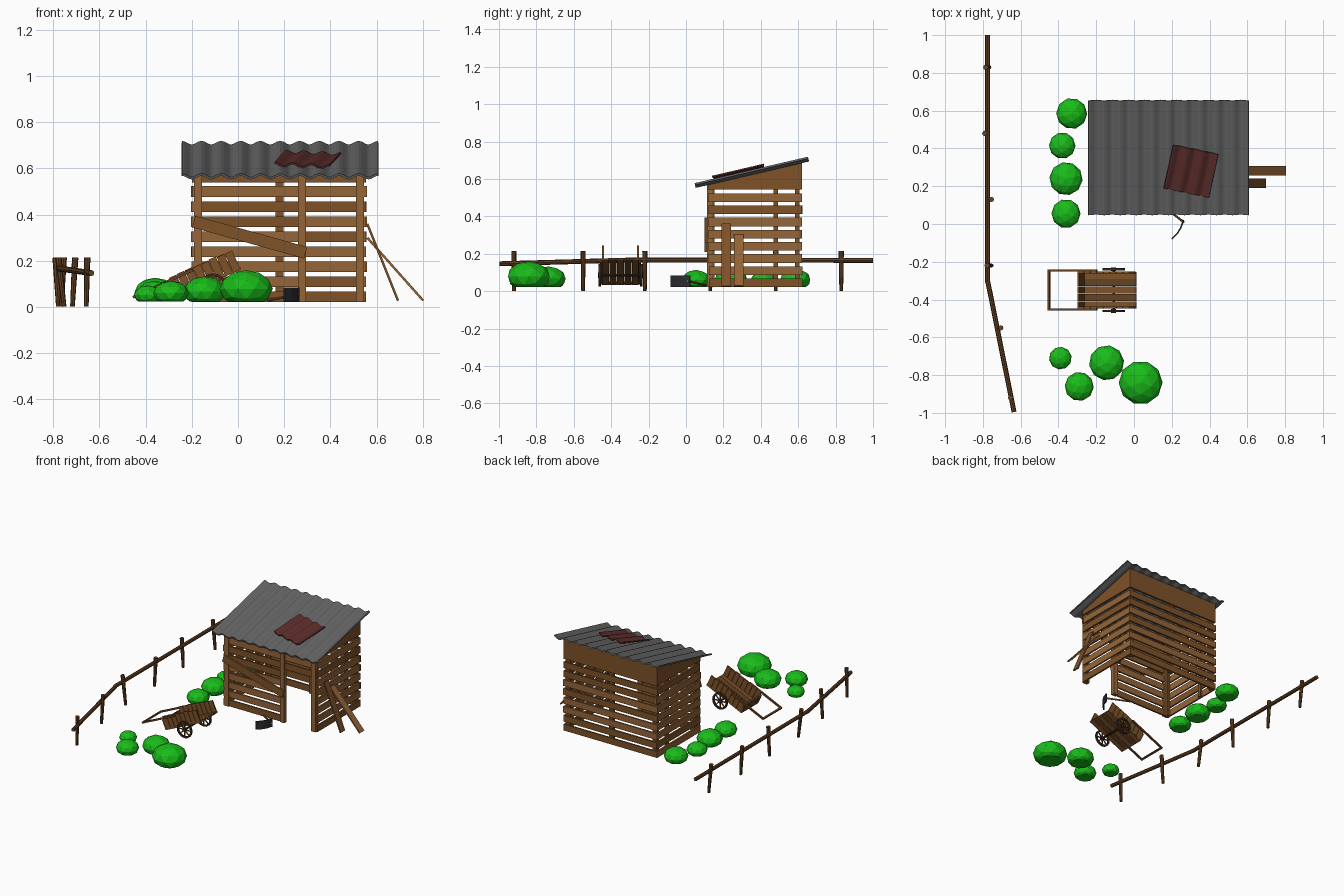
import bpy, bmesh, math, random
from mathutils import Vector, Matrix

if "Cube" in bpy.data.objects:
    bpy.data.objects.remove(bpy.data.objects["Cube"])

random.seed(4)


def material(name, rgb):
    m = bpy.data.materials.new(name)
    m.diffuse_color = (*rgb, 1)
    m.use_nodes = True
    m.node_tree.nodes["Principled BSDF"].inputs["Base Color"].default_value = m.diffuse_color
    return m


WOOD_A = material("wood", (0.21, 0.085, 0.022))
WOOD_B = material("light_wood", (0.30, 0.13, 0.04))
DARK = material("dark_wood", (0.13, 0.055, 0.018))
GREY = material("roof_metal", (0.13, 0.13, 0.13))
RUST = material("rust", (0.10, 0.025, 0.022))
IRON = material("iron", (0.025, 0.025, 0.03))
TYRE = material("wheel_wood", (0.045, 0.022, 0.012))
LEAF = material("leaf", (0.01, 0.50, 0.01))
I4 = Matrix.Identity(4)


def finish(name, bm, mat, m=I4):
    bmesh.ops.recalc_face_normals(bm, faces=bm.faces)
    me = bpy.data.meshes.new(name)
    bm.to_mesh(me)
    bm.free()
    me.materials.append(mat)
    ob = bpy.data.objects.new(name, me)
    ob.matrix_world = m
    bpy.context.collection.objects.link(ob)
    return ob


def box(name, lo, hi, mat, m=I4):
    bm = bmesh.new()
    lo, hi = Vector(lo), Vector(hi)
    bmesh.ops.create_cube(bm, size=1, matrix=Matrix.Translation((lo + hi) / 2) @ Matrix.Diagonal((*(hi - lo), 1)))
    return finish(name, bm, mat, m)


def beam(name, a, b, w, t, mat, side):
    # plank from a to b; w is measured along the side direction
    a, b = Vector(a), Vector(b)
    z = (b - a).normalized()
    n = z.cross(Vector(side)).normalized()
    s = n.cross(z)
    frame = Matrix((s, n, z)).transposed().to_4x4()
    frame.translation = (a + b) / 2
    h = (b - a).length / 2
    return box(name, (-w / 2, -t / 2, -h), (w / 2, t / 2, h), mat, frame)


def pole(name, a, b, r1, r2, mat, m=I4, sides=8):
    bm = bmesh.new()
    a, b = Vector(a), Vector(b)
    rot = (b - a).to_track_quat('Z', 'Y').to_matrix().to_4x4()
    bmesh.ops.create_cone(bm, cap_ends=True, segments=sides, radius1=r1, radius2=r2, depth=(b - a).length,
                          matrix=Matrix.Translation((a + b) / 2) @ rot)
    return finish(name, bm, mat, m)


def corrugated(name, w, l, waves, amp, thick, mat, m):
    bm = bmesh.new()
    n = waves * 8
    rows = []
    for i in range(n + 1):
        z = amp * math.cos(2 * math.pi * i / 8)
        x = -w / 2 + w * i / n
        rows.append((bm.verts.new((x, -l / 2, z)), bm.verts.new((x, l / 2, z))))
    for p, q in zip(rows, rows[1:]):
        bm.faces.new((p[0], q[0], q[1], p[1]))
    ob = finish(name, bm, mat, m)
    s = ob.modifiers.new("thickness", 'SOLIDIFY')
    s.thickness = thick
    s.offset = 0
    return ob


def plank_mat():
    return random.choice((WOOD_A, WOOD_B))


# Shed walls: rows of horizontal boards
X0, X1, Y0, Y1, T = -0.2, 0.555, 0.12, 0.62, 0.012
for i in range(8):
    z, top = 0.022 + 0.065 * i, 0.068 + 0.065 * i
    j = lambda: random.uniform(-0.004, 0.004)
    box("front_board", (X0 + j(), Y0, z), (X1 + j() if i > 5 else 0.295, Y0 + T, top), plank_mat())
    box("back_board", (X0 + j(), Y1 - T, z), (X1 + j(), Y1, top), plank_mat())
    for x in (X0, X1 - T):
        box("side_board", (x, Y0 + j(), z), (x + T, Y1 + j(), top), plank_mat())
box("front_top_board", (X0, Y0, 0.54), (X1, Y0 + T, 0.572), WOOD_A)
box("back_top_board", (X0, Y1 - T, 0.545), (X1, Y1, 0.688), WOOD_A)

# Sloping gable fillers under the roof
for x in (X0, X1 - T):
    bm = bmesh.new()
    prof = [(Y0, 0.545), (Y1, 0.545), (Y1, 0.688), (Y0, 0.572)]
    f = bm.faces.new([bm.verts.new((x, y, z)) for y, z in prof])
    ext = bmesh.ops.extrude_face_region(bm, geom=[f])
    bmesh.ops.translate(bm, vec=(T, 0, 0), verts=[v for v in ext["geom"] if isinstance(v, bmesh.types.BMVert)])
    finish("gable_filler", bm, WOOD_A)

# Upright posts and door brace
for x in (-0.173, 0.277, 0.528):
    box("front_post", (x - 0.018, Y0 - 0.008, 0.022), (x + 0.018, Y0 + 0.02, 0.572), WOOD_B)
for x in (-0.173, 0.18, 0.528):
    box("back_post", (x - 0.018, Y1 - 0.03, 0.022), (x + 0.018, Y1 - T, 0.68), WOOD_A)
for x in (X0 + T, X1 - T - 0.015):
    for y in (0.14, 0.48, 0.595):
        box("side_post", (x, y - 0.013, 0.022), (x + 0.015, y + 0.013, 0.57), WOOD_A)
beam("diagonal_brace", (-0.192, 0.106, 0.37), (0.293, 0.106, 0.235), 0.052, 0.012, WOOD_A, (0, 0, 1))

# Planks leaning on the right wall
beam("leaning_plank", (0.56, 0.215, 0.36), (0.693, 0.215, 0.027), 0.05, 0.01, WOOD_A, (0, 1, 0))
beam("leaning_plank", (0.56, 0.282, 0.30), (0.802, 0.282, 0.028), 0.05, 0.01, WOOD_B, (0, 1, 0))

# Corrugated roof and rusty patch
slope = Matrix.Rotation(math.atan(0.233), 4, 'X')
corrugated("roof_sheet", 0.85, 0.622, 10, 0.008, 0.01, GREY, Matrix.Translation((0.182, 0.352, 0.636)) @ slope)
corrugated("rusty_patch", 0.245, 0.24, 3, 0.007, 0.008, RUST,
           Matrix.Translation((0.302, 0.28, 0.639)) @ slope @ Matrix.Rotation(math.radians(-12), 4, 'Z'))

# Bushes: flattened low-poly balls with a flat base
for x, y, r in ((-0.39, -0.71, 0.06), (-0.29, -0.86, 0.077), (-0.145, -0.735, 0.093), (0.035, -0.84, 0.116),
                (-0.33, 0.585, 0.082), (-0.38, 0.415, 0.07), (-0.36, 0.24, 0.088), (-0.36, 0.055, 0.077)):
    bm = bmesh.new()
    spin = Matrix.Rotation(random.uniform(0, 6), 4, 'Z')
    bmesh.ops.create_icosphere(bm, subdivisions=2, radius=r,
                               matrix=Matrix.Translation((x, y, 0.023 + 0.48 * r)) @ Matrix.Diagonal((1, 1, 0.7, 1)) @ spin)
    cut = bmesh.ops.bisect_plane(bm, geom=bm.verts[:] + bm.edges[:] + bm.faces[:], plane_co=(0, 0, 0.023),
                                 plane_no=(0, 0, -1), clear_outer=True)
    bmesh.ops.holes_fill(bm, edges=[e for e in cut["geom_cut"] if isinstance(e, bmesh.types.BMEdge)])
    finish("bush", bm, LEAF)

# Fence
for x, y, lean in ((-0.785, 0.83, -0.02), (-0.79, 0.48, -0.012), (-0.755, 0.13, 0.01),
                   (-0.778, -0.22, -0.025), (-0.705, -0.55, 0.012), (-0.653, -0.92, 0.004)):
    pole("fence_post", (x - lean, y, 0.002), (x, y, 0.214), 0.010, 0.014, DARK)
pole("fence_rail_back", (-0.775, 1.0, 0.165), (-0.775, -0.31, 0.167), 0.013, 0.013, DARK)
pole("fence_rail_front", (-0.777, -0.29, 0.167), (-0.635, -0.995, 0.147), 0.013, 0.013, DARK)

# Hand cart, built level and tilted onto its handles
C = Matrix.Translation((-0.27, -0.35, 0.034)) @ Matrix.Rotation(math.radians(-24.5), 4, 'Y')
for i in range(5):
    y = -0.098 + 0.0395 * i
    box("cart_floor_plank", (0, y, 0), (0.312, y + 0.037, 0.01), DARK if i % 2 else WOOD_A, C)
    box("cart_end_slat", (0, y, 0.01), (0.012, y + 0.037, 0.072), DARK, C)
for s in (-1, 1):
    for i in range(8):
        u = 0.012 + 0.0375 * i
        ys = sorted((s * 0.088, s * 0.098))
        box("cart_side_slat", (u, ys[0], 0.008), (u + 0.035, ys[1], 0.094 + random.uniform(-0.004, 0.003)), WOOD_A, C)
    ys = sorted((s * 0.098, s * 0.109))
    box("cart_handle", (-0.165, ys[0], 0.078), (0.12, ys[1], 0.09), DARK, C)
box("cart_crossbar", (-0.165, -0.109, 0.078), (-0.153, 0.109, 0.09), DARK, C)

# Cart wheels with rim, spokes and hub
A = Vector((-0.108, -0.35, 0.086))
pole("cart_axle", A + Vector((0, -0.112, 0)), A + Vector((0, 0.112, 0)), 0.007, 0.007, TYRE)
for s in (-1, 1):
    c = A + Vector((0, s * 0.111, 0))
    bm = bmesh.new()
    rings = []
    for k in range(16):
        a = 2 * math.pi * k / 16
        rings.append([bm.verts.new(c + Vector((r * math.cos(a), d, r * math.sin(a))))
                      for r, d in ((0.048, -0.006), (0.06, -0.006), (0.06, 0.006), (0.048, 0.006))])
    for k in range(16):
        p, q = rings[k], rings[(k + 1) % 16]
        for e in range(4):
            bm.faces.new((p[e], p[(e + 1) % 4], q[(e + 1) % 4], q[e]))
    finish("wheel_rim", bm, TYRE)
    for k in range(4):
        a = math.pi * k / 4
        d = Vector((0.05 * math.cos(a), 0, 0.05 * math.sin(a)))
        beam("wheel_spoke", c - d, c + d, 0.006, 0.007, DARK, (0, 1, 0))
    pole("wheel_hub", c - Vector((0, 0.01, 0)), c + Vector((0, 0.01, 0)), 0.014, 0.014, TYRE)

# Hoe lying by the door: curved upright blade and handle
bm = bmesh.new()
arc = [(0.2, -0.08), (0.228, -0.052), (0.248, -0.02), (0.258, 0.01), (0.262, 0.022)]
cols = [(bm.verts.new((x, y, 0.024)), bm.verts.new((x, y, 0.084))) for x, y in arc]
for p, q in zip(cols, cols[1:]):
    bm.faces.new((p[0], q[0], q[1], p[1]))
blade = finish("hoe_blade", bm, IRON)
mod = blade.modifiers.new("thickness", 'SOLIDIFY')
mod.thickness = 0.008
mod.offset = 0
pole("hoe_handle", (0.13, 0.115, 0.03), (0.265, 0.008, 0.055), 0.006, 0.006, WOOD_B)
